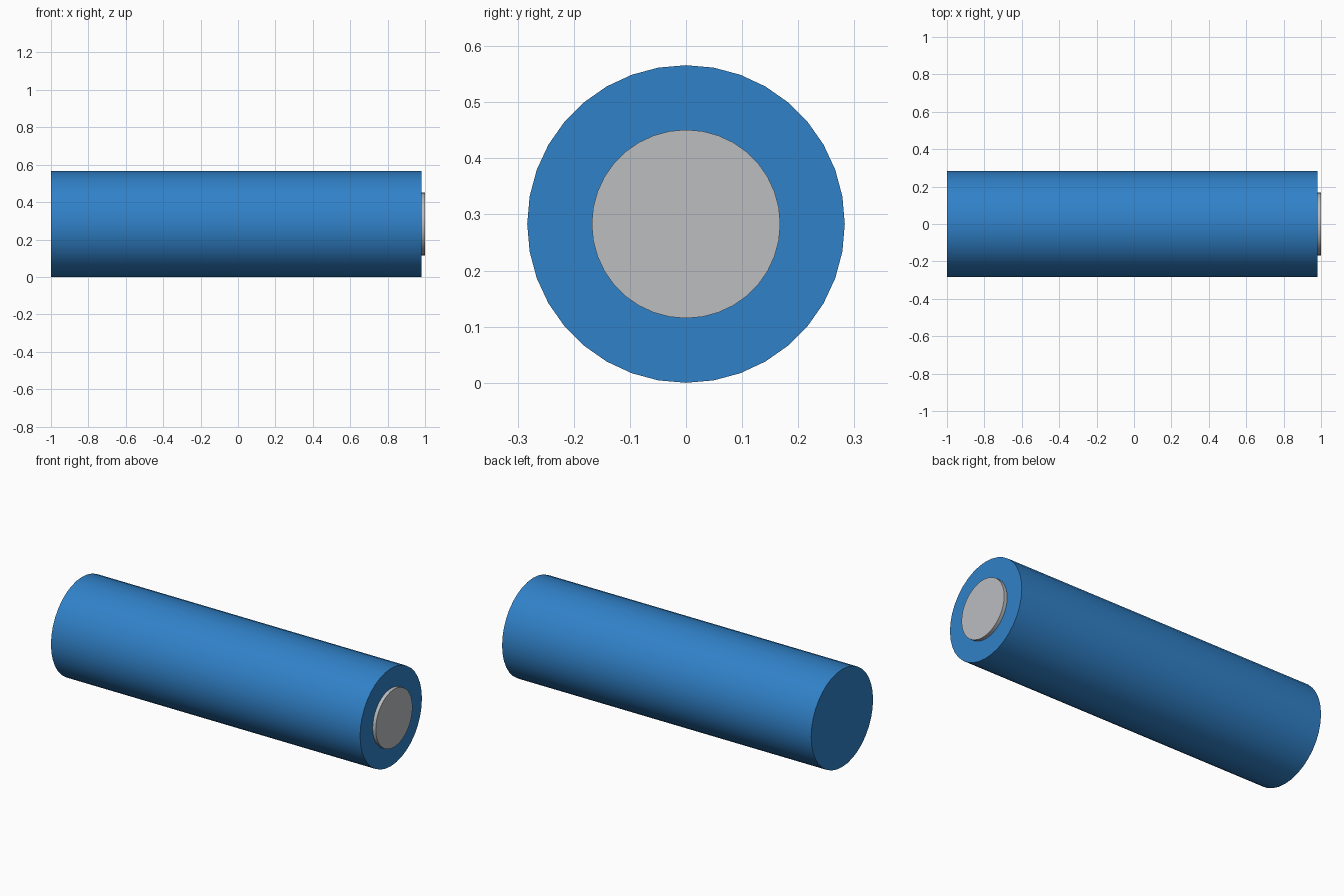
import bpy
import math

if "Cube" in bpy.data.objects:
    bpy.data.objects.remove(bpy.data.objects["Cube"])


def material(name, color):
    m = bpy.data.materials.new(name)
    m.diffuse_color = (*color, 1.0)
    m.use_nodes = True
    m.node_tree.nodes["Principled BSDF"].inputs["Base Color"].default_value = m.diffuse_color
    return m


def x_cylinder(name, radius, x0, x1, mat):
    """36-sided cylinder lying along x, resting at the body's axis height."""
    bpy.ops.mesh.primitive_cylinder_add(
        vertices=36, radius=radius, depth=x1 - x0,
        location=((x0 + x1) / 2, 0, AXIS_Z), rotation=(0, math.pi / 2, 0))
    ob = bpy.context.object
    ob.name = name
    ob.data.materials.append(mat)
    bpy.ops.object.transform_apply(location=False, rotation=True, scale=True)
    bpy.ops.object.shade_smooth_by_angle(angle=math.radians(30))
    return ob


AXIS_Z = 0.283
blue = material("blue wrapper", (0.03, 0.22, 0.58))
grey = material("grey metal", (0.50, 0.51, 0.53))

# Main body
x_cylinder("body", 0.283, -1.0, 0.98, blue)
# Raised contact disc on the right end
x_cylinder("end_contact", 0.168, 0.98, 1.0, grey)
